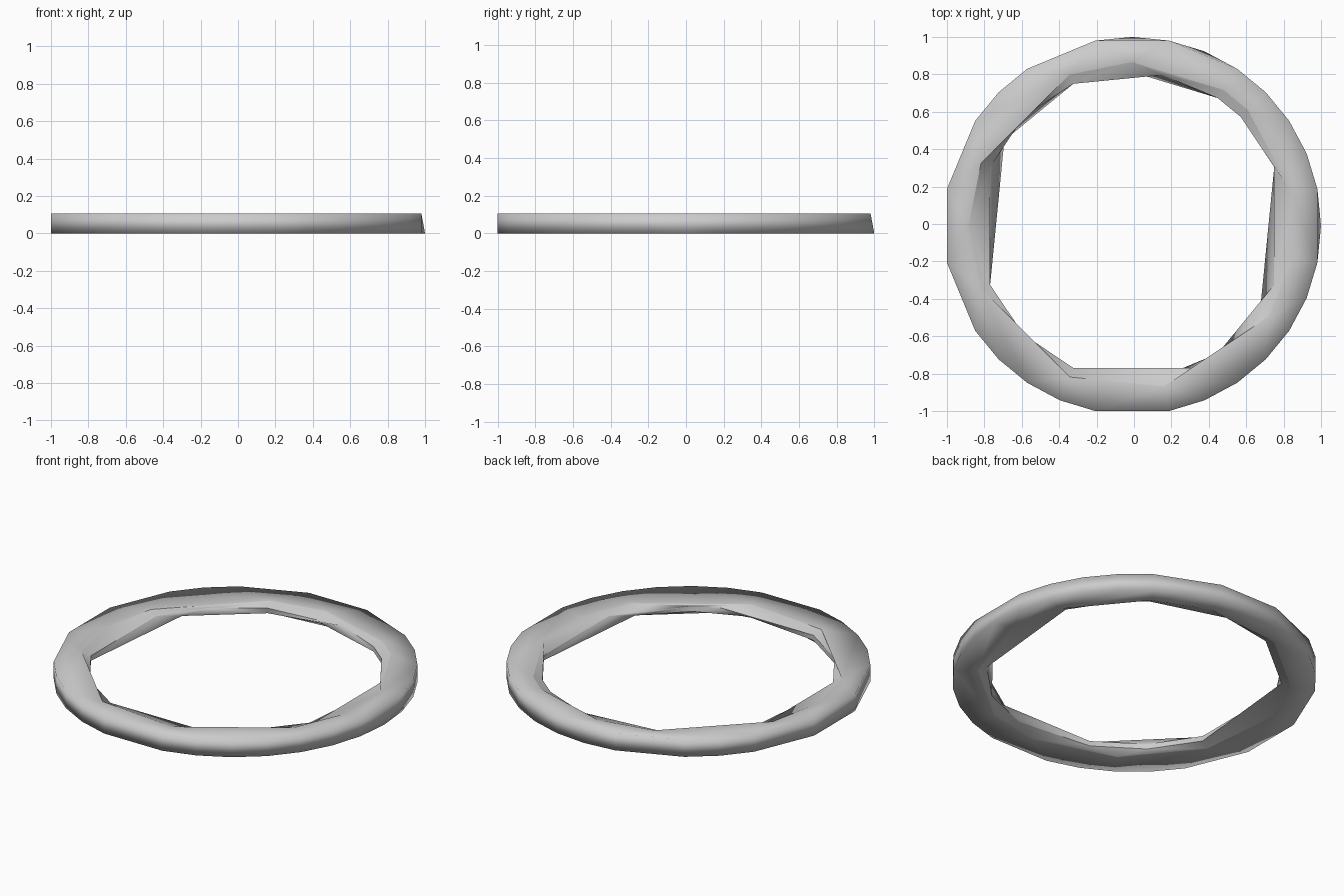
import bpy, bmesh, math

if "Cube" in bpy.data.objects:
    bpy.data.objects.remove(bpy.data.objects["Cube"])

STEPS = 32            # angular grid the ring corners sit on
CX = CY = -0.0097     # the missing left/front corners shift the centre


def keep(*skipped):
    return [k for k in range(STEPS) if k not in skipped]


# Cross-section loops: radius, height, corners kept on the angular grid
loops = [
    (1.0097, 0.0, keep(10, 14, 16, 18, 24)),                         # outer bottom
    (1.0097, 0.105, keep(0, 6, 8, 10, 14, 16, 18, 24)),              # outer top
    (0.875, 0.09, [1, 4, 5, 8, 10, 14, 16, 18, 22, 25, 29, 31]),     # upper crease
    (0.822, 0.068, [2, 4, 5, 7, 10, 12, 14, 18, 20, 22, 26, 27, 30]),  # upper inner edge
    (0.822, 0.037, [2, 4, 5, 8, 10, 13, 18, 20, 22, 25, 27, 29]),    # lower inner edge
    (0.875, 0.015, [0, 2, 5, 7, 10, 13, 15, 18, 21, 24, 26, 29]),    # lower crease
]

bm = bmesh.new()


def make_loop(radius, z, ks):
    ring = []
    for k in ks:
        a = 2 * math.pi * k / STEPS
        ring.append((k, bm.verts.new((CX + radius * math.cos(a),
                                      CY + radius * math.sin(a), z))))
    return ring


def zip_loops(a, b):
    """Triangulate or quad-fill between two loops of unequal corner count."""
    def at(r, i):
        return r[i % len(r)][0] + STEPS * (i // len(r))
    i = j = 0
    while i < len(a) or j < len(b):
        va, vb = a[i % len(a)][1], b[j % len(b)][1]
        na, nb = a[(i + 1) % len(a)][1], b[(j + 1) % len(b)][1]
        ka, kb = at(a, i + 1), at(b, j + 1)
        if i < len(a) and j < len(b) and ka == kb:
            bm.faces.new((va, na, nb, vb))
            i, j = i + 1, j + 1
        elif j >= len(b) or (i < len(a) and ka < kb):
            bm.faces.new((va, na, vb))
            i += 1
        else:
            bm.faces.new((va, nb, vb))
            j += 1


# Ring body
rings = [make_loop(*l) for l in loops]
for n, ring in enumerate(rings):
    zip_loops(ring, rings[(n + 1) % len(rings)])
bmesh.ops.recalc_face_normals(bm, faces=bm.faces)

# Rounded look outside, crisp creases towards the hole
for f in bm.faces:
    f.smooth = True
inner = {v for r in rings[2:] for _, v in r}
for e in bm.edges:
    if e.verts[0] in inner and e.verts[1] in inner and \
            abs(e.verts[0].co.z - e.verts[1].co.z) < 1e-5:
        e.smooth = False

mesh = bpy.data.meshes.new("ring")
bm.to_mesh(mesh)
bm.free()
bpy.context.collection.objects.link(bpy.data.objects.new("ring", mesh))
